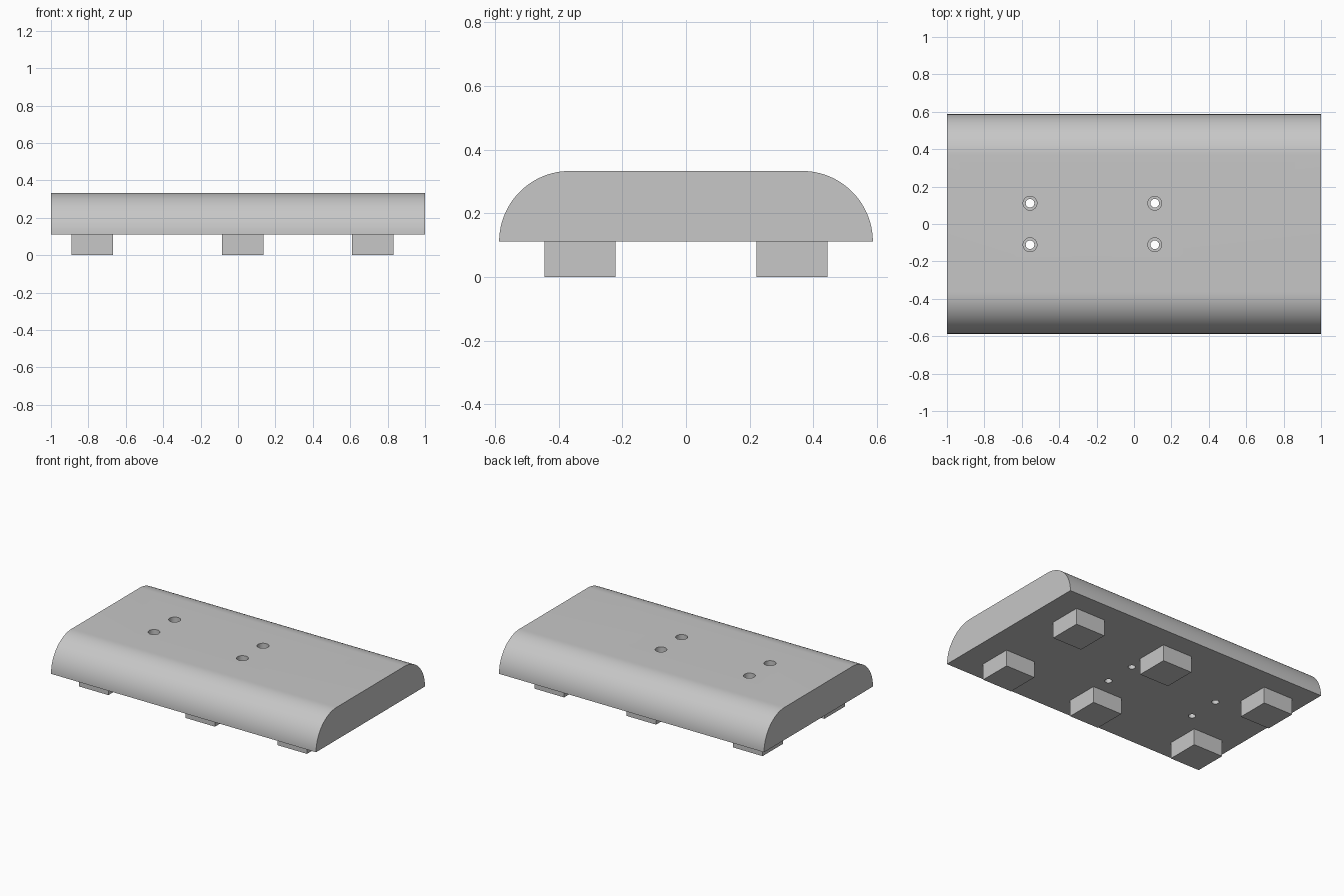
import bpy, bmesh, math

default = bpy.data.objects.get("Cube")
if default:
    bpy.data.objects.remove(default, do_unlink=True)

GREY = (0.57, 0.57, 0.57, 1)
grey = bpy.data.materials.new("plain_grey")
grey.use_nodes = True
grey.diffuse_color = GREY
grey.node_tree.nodes["Principled BSDF"].inputs["Base Color"].default_value = GREY

FOOT = 0.222            # foot side
BASE, TOP = 0.111, 0.333
HALF_Y = 0.587
RADIUS = TOP - BASE     # rounded long edges


def make_object(name, bm):
    bmesh.ops.recalc_face_normals(bm, faces=bm.faces)
    mesh = bpy.data.meshes.new(name)
    bm.to_mesh(mesh)
    bm.free()
    mesh.materials.append(grey)
    obj = bpy.data.objects.new(name, mesh)
    bpy.context.collection.objects.link(obj)
    return obj


def extrude_profile(name, points, length):
    bm = bmesh.new()
    face = bm.faces.new([bm.verts.new((-length / 2, y, z)) for y, z in points])
    new = bmesh.ops.extrude_face_region(bm, geom=[face])["geom"]
    verts = [v for v in new if isinstance(v, bmesh.types.BMVert)]
    bmesh.ops.translate(bm, verts=verts, vec=(length, 0, 0))
    return make_object(name, bm)


def stepped_cutter(name, x, y, rings, sides=32):
    # Stack of (radius, height) rings, capped at both ends
    bm = bmesh.new()
    loops = []
    for r, z in rings:
        loops.append([bm.verts.new((x + r * math.cos(a), y + r * math.sin(a), z))
                      for a in (math.tau * i / sides for i in range(sides))])
    for low, high in zip(loops, loops[1:]):
        for i in range(sides):
            j = (i + 1) % sides
            bm.faces.new((low[i], low[j], high[j], high[i]))
    bm.faces.new(loops[0])
    bm.faces.new(loops[-1])
    return make_object(name, bm)


# Slab with quarter-round long edges
steps = 24
arc = [(HALF_Y - RADIUS + RADIUS * math.cos(a), BASE + RADIUS * math.sin(a))
       for a in (math.pi / 2 * i / steps for i in range(steps + 1))]
body = extrude_profile("body", arc + [(-y, z) for y, z in reversed(arc)], 2)

# Counterbored screw holes
bore = [(0.023, 0), (0.023, 0.222), (0.037, 0.222), (0.037, 0.5)]
for x in (-0.556, 0.111):
    for y in (-0.111, 0.111):
        cutter = stepped_cutter("screw_hole_cutter", x, y, bore)
        cutter.hide_render = True
        cutter.hide_set(True)
        mod = body.modifiers.new("screw_hole", 'BOOLEAN')
        mod.object = cutter
        mod.operation = 'DIFFERENCE'
        mod.solver = 'EXACT'

# Apply the cuts, then discard the cutters
bpy.context.view_layer.objects.active = body
body.select_set(True)
for mod in list(body.modifiers):
    cutter = mod.object
    bpy.ops.object.modifier_apply(modifier=mod.name)
    bpy.data.objects.remove(cutter, do_unlink=True)
bpy.ops.object.shade_smooth_by_angle(angle=math.radians(30))

# Two rows of square feet
for column, x in (("right", -0.778), ("middle", 0.026), ("left", 0.72)):
    for row, y in (("front", -0.333), ("back", 0.333)):
        bm = bmesh.new()
        bmesh.ops.create_cube(bm, size=1)
        bmesh.ops.scale(bm, verts=bm.verts, vec=(FOOT, FOOT, BASE))
        bmesh.ops.translate(bm, verts=bm.verts, vec=(x, y, BASE / 2))
        make_object(f"{row}_{column}_foot", bm)
